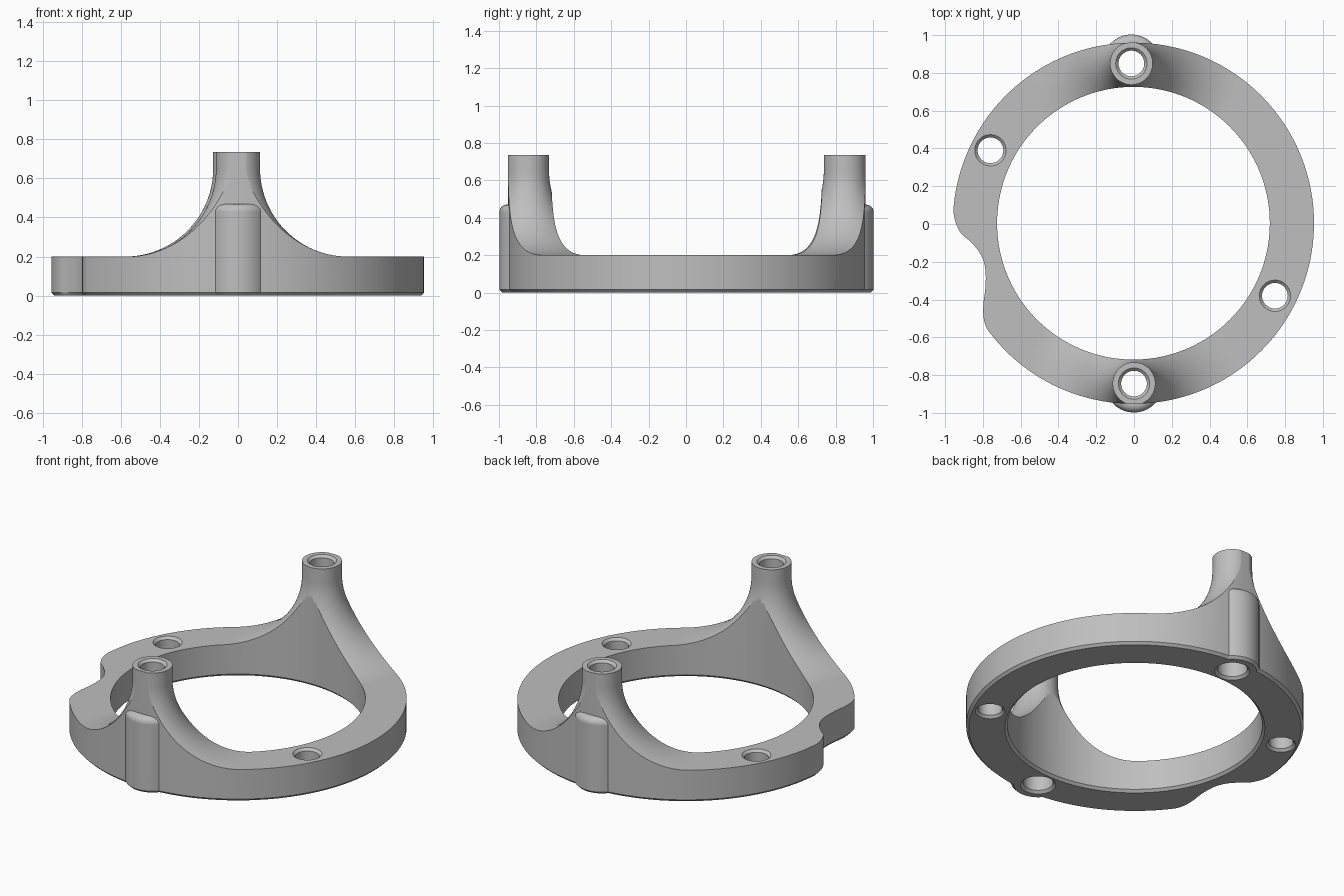
import bpy, bmesh, math
from mathutils import Vector

if "Cube" in bpy.data.objects:
    bpy.data.objects.remove(bpy.data.objects["Cube"], do_unlink=True)

OUTER, INNER, CHAMFER = 0.956, 0.722, 0.015
SLAB, POST_TOP, POST_R, FILLET = 0.2, 0.735, 0.113, 0.45
CENTRE = (-0.003, 0.004)
POSTS = [(0, -0.845), (-0.014, 0.85)]
BOLTS = [(-0.76, 0.39), (0.746, -0.38)]

grey = bpy.data.materials.new("plain grey")
grey.use_nodes = True
grey.diffuse_color = (0.52, 0.52, 0.52, 1)
grey.node_tree.nodes["Principled BSDF"].inputs["Base Color"].default_value = (0.52, 0.52, 0.52, 1)


def loft(name, loops):
    """Skin a stack of equal closed loops and cap both ends."""
    bm = bmesh.new()
    rows = [[bm.verts.new(p) for p in loop] for loop in loops]
    n = len(rows[0])
    for a, b in zip(rows, rows[1:]):
        for i in range(n):
            j = (i + 1) % n
            bm.faces.new((a[i], a[j], b[j], b[i]))
    bm.faces.new(rows[0][::-1])
    bm.faces.new(rows[-1])
    bmesh.ops.recalc_face_normals(bm, faces=bm.faces)
    mesh = bpy.data.meshes.new(name)
    bm.to_mesh(mesh)
    bm.free()
    mesh.materials.append(grey)
    ob = bpy.data.objects.new(name, mesh)
    bpy.context.collection.objects.link(ob)
    return ob


def lathe(name, profile, at, sides=64):
    """Turn a (radius, height) profile around a vertical axis."""
    turn = [math.tau * i / sides for i in range(sides)]
    return loft(name, [[(at[0] + r * math.cos(t), at[1] + r * math.sin(t), z) for t in turn]
                       for r, z in profile])


def combine(target, tool, operation):
    mod = target.modifiers.new("join", 'BOOLEAN')
    mod.object, mod.operation, mod.solver = tool, operation, 'EXACT'
    bpy.context.view_layer.objects.active = target
    bpy.ops.object.modifier_apply(modifier=mod.name)
    bpy.data.objects.remove(tool, do_unlink=True)


def smooth_path(points, steps=5):
    """Catmull-Rom through the inner points."""
    out = []
    for a, b, c, d in zip(points, points[1:], points[2:], points[3:]):
        for k in range(steps):
            t = k / steps
            out.append(0.5 * (2 * b + (c - a) * t + (2 * a - 5 * b + 4 * c - d) * t * t
                              + (3 * b - a - 3 * c + d) * t ** 3))
    return out


# Outer outline: round rim with a wavy notch on the right side
start, end, count = math.radians(-142.2), math.radians(175.8), 150
rim = [Vector((CENTRE[0] + OUTER * math.cos(t), CENTRE[1] + OUTER * math.sin(t)))
       for t in (start + (end - start) * i / count for i in range(count + 1))]
notch = [Vector(p) for p in [(-0.945, 0.01), (-0.915, -0.05), (-0.87, -0.09), (-0.825, -0.14),
                             (-0.795, -0.2), (-0.785, -0.27), (-0.788, -0.35), (-0.797, -0.42),
                             (-0.797, -0.49), (-0.783, -0.545)]]
outline = rim[:-1] + smooth_path([rim[-2], rim[-1]] + notch + [rim[0], rim[1]])
inset = 1 - CHAMFER / OUTER
ring = loft("mounting_ring", [[(p.x * s, p.y * s, z) for p in outline]
                              for s, z in [(inset, 0), (1, CHAMFER), (1, 1)]])

# Slab with two flared posts, trimmed to the outline
mass = lathe("slab", [(1.3, -0.1), (1.3, SLAB)], CENTRE)
flare = [(POST_R + FILLET, 0.05)]
for i in range(25):
    a = math.pi / 2 * i / 24
    flare.append((POST_R + FILLET * (1 - math.sin(a)), SLAB + FILLET * (1 - math.cos(a))))
flare.append((POST_R, POST_TOP))
for at in POSTS:
    combine(mass, lathe("flared_post", flare, at, 96), 'UNION')
combine(ring, mass, 'INTERSECT')

# Round bosses bulging out of the rim below each post
boss_r, boss_top, soft = 0.153, 0.47, 0.04
boss = [(boss_r - CHAMFER, 0), (boss_r, CHAMFER)]
for i in range(9):
    a = math.pi / 2 * i / 8
    boss.append((boss_r - soft + soft * math.cos(a), boss_top - soft + soft * math.sin(a)))
for at in POSTS:
    combine(ring, lathe("boss", boss, at), 'UNION')

# Large central opening with a chamfered lower edge
combine(ring, lathe("opening", [(INNER + 2 * CHAMFER, -CHAMFER), (INNER, CHAMFER), (INNER, 1)],
                    CENTRE, 144), 'DIFFERENCE')


# Through holes with chamfered mouths
def drill(at, low, high, step, top):
    c = CHAMFER
    combine(ring, lathe("drill", [(low + 2 * c, -c), (low, c), (low, step), (high, step + 0.01),
                                  (high, top - c), (high + 2 * c, top + c)], at, 48), 'DIFFERENCE')


for at in POSTS:
    drill(at, 0.085, 0.068, 0.2, POST_TOP)
for at in BOLTS:
    drill(at, 0.069, 0.068, 0.1, SLAB)

# Smooth curved walls, crisp rims
bpy.ops.object.select_all(action='DESELECT')
ring.select_set(True)
bpy.context.view_layer.objects.active = ring
bpy.ops.object.shade_smooth_by_angle(angle=math.radians(30))
weighted = ring.modifiers.new("even_normals", 'WEIGHTED_NORMAL')
weighted.keep_sharp = True
